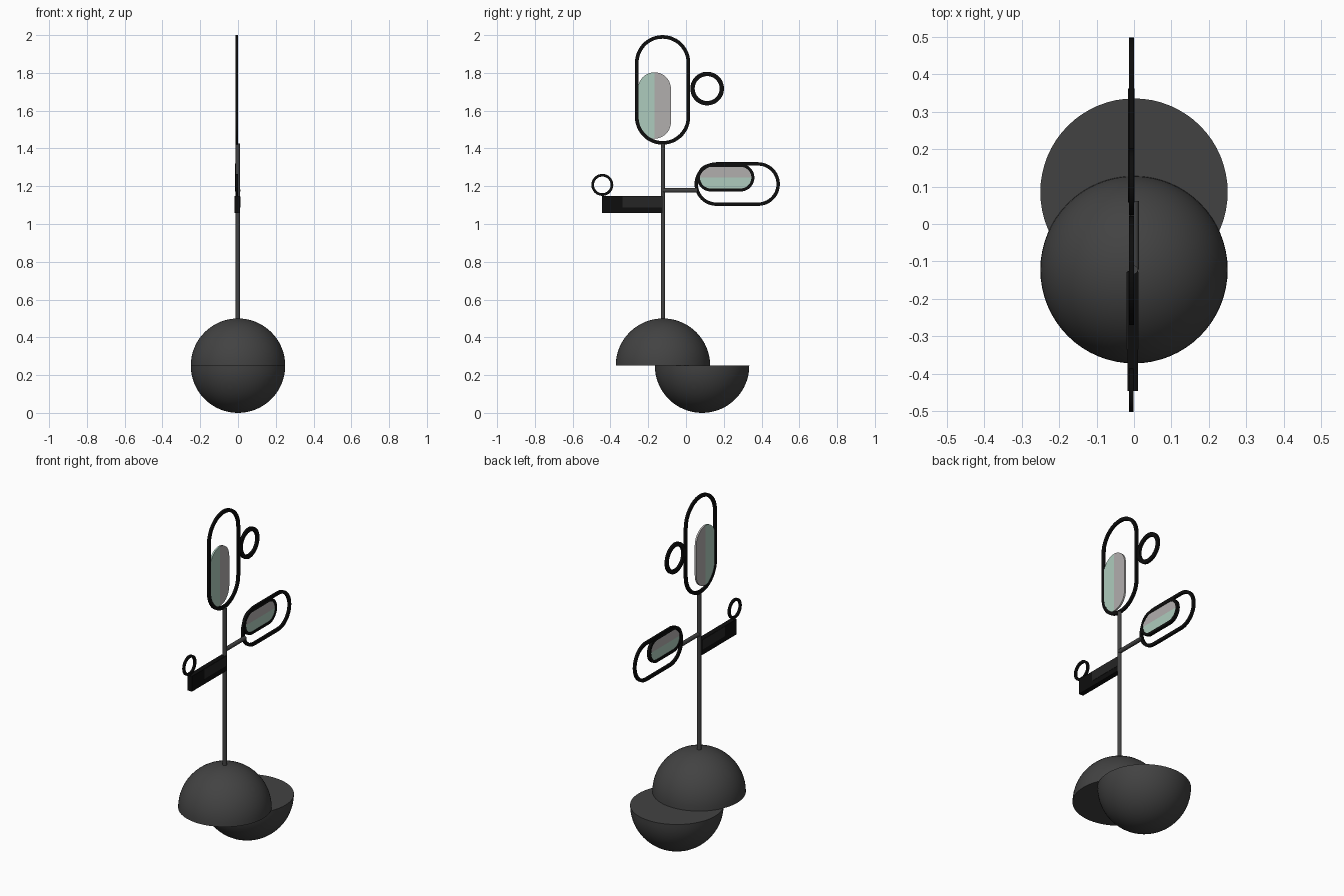
import bpy, bmesh, math
from mathutils import Matrix, Vector

if "Cube" in bpy.data.objects:
    bpy.data.objects.remove(bpy.data.objects["Cube"])


def material(name, r, g, b):
    m = bpy.data.materials.new(name)
    m.diffuse_color = (r, g, b, 1)
    m.use_nodes = True
    m.node_tree.nodes["Principled BSDF"].inputs["Base Color"].default_value = m.diffuse_color
    return m


CHARCOAL = material("charcoal", 0.055, 0.055, 0.055)
BLACK = material("black", 0.004, 0.004, 0.004)
DARK = material("soft_black", 0.018, 0.018, 0.018)
GREEN = material("pale_green", 0.42, 0.60, 0.51)
GREY = material("warm_grey", 0.44, 0.425, 0.42)


def finish(name, bm, *mats):
    bmesh.ops.recalc_face_normals(bm, faces=bm.faces[:])
    me = bpy.data.meshes.new(name)
    bm.to_mesh(me)
    bm.free()
    for m in mats:
        me.materials.append(m)
    ob = bpy.data.objects.new(name, me)
    bpy.context.collection.objects.link(ob)
    return ob


def hemisphere(name, y, top):
    bm = bmesh.new()
    bmesh.ops.create_uvsphere(bm, u_segments=64, v_segments=32, radius=0.25)
    cut = bmesh.ops.bisect_plane(
        bm, geom=bm.verts[:] + bm.edges[:] + bm.faces[:], dist=1e-5,
        plane_co=(0, 0, 0), plane_no=(0, 0, 1), clear_inner=top, clear_outer=not top)
    bmesh.ops.holes_fill(bm, edges=[e for e in bm.edges if e.is_boundary], sides=0)
    bmesh.ops.translate(bm, verts=bm.verts[:], vec=(0, y, 0.25))
    return finish(name, bm, CHARCOAL)


def rod(name, a, b, radius):
    a, b = Vector(a), Vector(b)
    bm = bmesh.new()
    rot = (b - a).to_track_quat('Z', 'Y').to_matrix().to_4x4()
    bmesh.ops.create_cone(bm, cap_ends=True, segments=24, radius1=radius, radius2=radius,
                          depth=(b - a).length, matrix=Matrix.Translation((a + b) / 2) @ rot)
    return finish(name, bm, CHARCOAL)


def box(name, x0, x1, y0, y1, z0, z1, mat):
    bm = bmesh.new()
    bmesh.ops.create_cube(bm, size=1, matrix=Matrix.Translation(
        ((x0 + x1) / 2, (y0 + y1) / 2, (z0 + z1) / 2))
        @ Matrix.Diagonal((x1 - x0, y1 - y0, z1 - z0, 1)))
    return finish(name, bm, mat)


def stadium(y0, y1, z0, z1, inset=0.0, n=24):
    """Rounded-end outline in the yz plane, always 2 * (n + 1) * 2 points."""
    y0, y1, z0, z1 = y0 + inset, y1 - inset, z0 + inset, z1 - inset
    r = min(y1 - y0, z1 - z0) / 2
    pts = []
    corners = [(y1 - r, z1 - r), (y0 + r, z1 - r), (y0 + r, z0 + r), (y1 - r, z0 + r)]
    for q, (cy, cz) in enumerate(corners):
        for i in range(n // 2 + 1):
            t = math.pi / 2 * (q + i / (n // 2))
            pts.append((cy + r * math.cos(t), cz + r * math.sin(t)))
    return pts


def frame(name, bounds, width, depth, x=-0.007):
    bm = bmesh.new()
    outer, inner = stadium(*bounds), stadium(*bounds, inset=width)
    loops = [[bm.verts.new((x + s * depth / 2, *p)) for p in line]
             for line, s in ((outer, 1), (inner, 1), (inner, -1), (outer, -1))]
    n = len(outer)
    for k in range(4):
        a, b = loops[k], loops[(k + 1) % 4]
        for i in range(n):
            j = (i + 1) % n
            bm.faces.new((a[i], a[j], b[j], b[i]))
    bmesh.ops.remove_doubles(bm, verts=bm.verts[:], dist=1e-5)
    return finish(name, bm, BLACK)


def ring(name, y, z, radius, width, depth):
    return frame(name, (y - radius, y + radius, z - radius, z + radius), width, depth)


def panel(name, bounds, axis, depth=0.01, x=-0.006):
    """Stadium plate split in two colours across the middle of the given axis."""
    bm = bmesh.new()
    face = bm.faces.new([bm.verts.new((x - depth / 2, *p)) for p in stadium(*bounds)])
    ext = bmesh.ops.extrude_face_region(bm, geom=[face], use_keep_orig=True)
    bmesh.ops.translate(bm, vec=(depth, 0, 0),
                        verts=[g for g in ext["geom"] if isinstance(g, bmesh.types.BMVert)])
    bmesh.ops.remove_doubles(bm, verts=bm.verts[:], dist=1e-5)
    y0, y1, z0, z1 = bounds
    mid = Vector((x, (y0 + y1) / 2, (z0 + z1) / 2))
    no = Vector((0, 1, 0)) if axis == 1 else Vector((0, 0, 1))
    bmesh.ops.bisect_plane(bm, geom=bm.verts[:] + bm.edges[:] + bm.faces[:],
                           dist=1e-5, plane_co=mid, plane_no=no)
    for f in bm.faces:
        f.material_index = int((f.calc_center_median() - mid).dot(no) > 0)
    return finish(name, bm, GREEN, GREY)


# Base: two offset half balls
hemisphere("base_lower_half", 0.085, False)
hemisphere("base_upper_half", -0.122, True)

# Pole and side arm
rod("pole", (-0.001, -0.122, 0.48), (-0.001, -0.122, 1.425), 0.0115)
rod("side_arm", (0.001, -0.122, 1.178), (0.001, 0.062, 1.178), 0.012)

# Upright head: frame, two-tone panel and small ring
frame("top_frame", (-0.27, 0.022, 1.42, 2.0), 0.019, 0.013)
panel("top_panel", (-0.254, -0.08, 1.452, 1.803), 1)
ring("top_ring", 0.112, 1.717, 0.089, 0.023, 0.013)

# Lying head on the arm
frame("side_frame", (0.045, 0.497, 1.096, 1.327), 0.018, 0.013)
frame("side_panel_rim", (0.058, 0.362, 1.172, 1.319), 0.016, 0.017)
panel("side_panel", (0.07, 0.35, 1.184, 1.307), 2)

# Flat bar with a lighter inlay and a small ring at its end
box("bar", -0.018, 0.011, -0.445, -0.125, 1.057, 1.147, BLACK)
box("bar_inlay", -0.0195, 0.0125, -0.335, -0.128, 1.088, 1.146, DARK)
ring("bar_ring", -0.443, 1.207, 0.058, 0.014, 0.012)

# Smooth rounded sides, crisp edges
for ob in bpy.context.collection.objects:
    ob.select_set(True)
    bpy.context.view_layer.objects.active = ob
bpy.ops.object.shade_smooth_by_angle(angle=math.radians(30))
